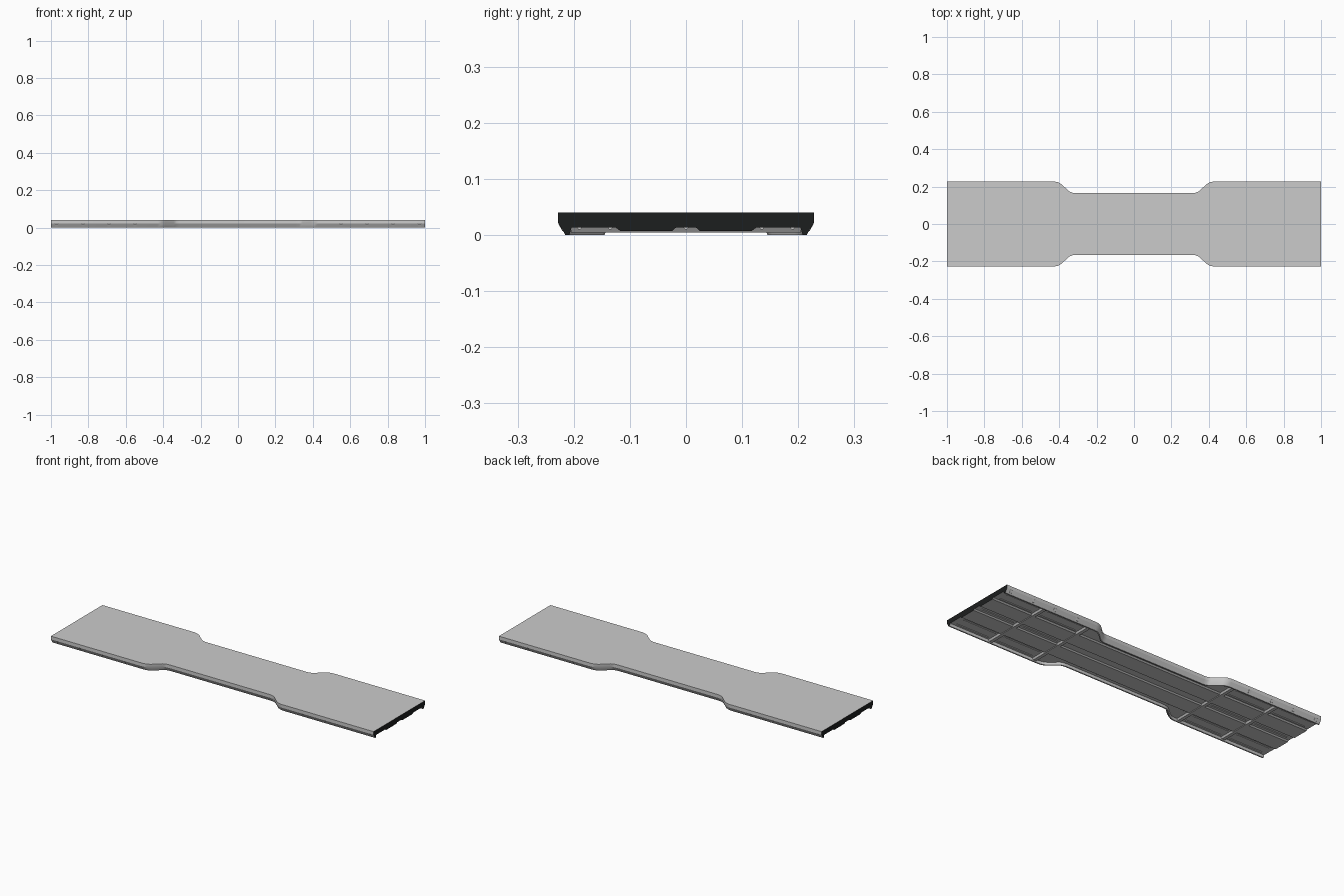
import bpy, bmesh

if "Cube" in bpy.data.objects:
    bpy.data.objects.remove(bpy.data.objects["Cube"])

# half-width of the deck along x (rounded shoulders down to the waist)
HALF = [(0.31, .165), (0.328, .167), (0.345, .174), (0.39, .214),
        (0.408, .224), (0.43, .228), (1.0, .228)]
STATIONS = [(-x, w) for x, w in reversed(HALF)] + HALF

dark = bpy.data.materials.new("dark_end")
dark.diffuse_color = (0.012, 0.013, 0.013, 1)
dark.use_nodes = True
dark.node_tree.nodes["Principled BSDF"].inputs["Base Color"].default_value = dark.diffuse_color
grey = bpy.data.materials.new("grey_deck")
grey.diffuse_color = (0.8, 0.8, 0.8, 1)
grey.use_nodes = True
grey.node_tree.nodes["Principled BSDF"].inputs["Base Color"].default_value = grey.diffuse_color


def finish(name, bm, mats=(), smooth=False):
    bmesh.ops.recalc_face_normals(bm, faces=bm.faces)
    mesh = bpy.data.meshes.new(name)
    bm.to_mesh(mesh)
    bm.free()
    ob = bpy.data.objects.new(name, mesh)
    bpy.context.collection.objects.link(ob)
    for m in mats:
        mesh.materials.append(m)
    if smooth:
        bpy.context.view_layer.objects.active = ob
        ob.select_set(True)
        bpy.ops.object.shade_smooth_by_angle(angle=0.5)
        ob.select_set(False)
    return ob


def section(w):
    # flat top, slanted skirt, recessed underside with two longitudinal beams
    half = [(w, .04), (w, .022), (w - .013, 0), (w - .020, 0), (w - .024, .013),
            (.125, .013), (.117, .007), (.025, .007), (.018, .013)]
    return half + [(-y, z) for y, z in reversed(half)]


def loft(name, rings, mats=(), caps=0, smooth=False):
    bm = bmesh.new()
    loops = [[bm.verts.new(p) for p in ring] for ring in rings]
    n = len(loops[0])
    for a, b in zip(loops, loops[1:]):
        for i in range(n):
            j = (i + 1) % n
            bm.faces.new((a[i], a[j], b[j], b[i]))
    for ring in (loops[0], loops[-1]):
        bm.faces.new(ring).material_index = caps
    return finish(name, bm, mats, smooth)


# deck with skirt, black on both end faces
loft("deck", [[(x, y, z) for y, z in section(w)] for x, w in STATIONS],
     (grey, dark), 1, True)

# cross beams under the wide ends, with sloped flanks
for s in (-1, 1):
    for x in (0.46, 0.74):
        prof = [(-.016, .014), (-.009, .004), (.009, .004), (.016, .014)]
        loft("cross_beam", [[(s * x + dx, y, z) for dx, z in prof]
                            for y in (-.205, .205)])

# shallow stiffening ribs bordering the pockets between beams
for s in (-1, 1):
    for x0, x1 in ((.49, .71), (.77, .97)):
        for y in (-.19, -.135, 0, .135, .19):
            prof = [(-.005, .014), (-.002, .010), (.002, .010), (.005, .014)]
            loft("pocket_rib", [[(s * x, y + dy, z) for dy, z in prof]
                                for x in (x0, x1)])

# small lashing lugs on the slanted skirt
for sx in (-1, 1):
    for sy in (-1, 1):
        for x in (.55, .69, .83, .97):
            prof = [(.227, .023), (.2275, .020), (.2205, .007), (.216, .007)]
            loft("side_lug", [[(sx * x + dx, sy * y, z) for y, z in prof]
                              for dx in (-.008, .008)])
